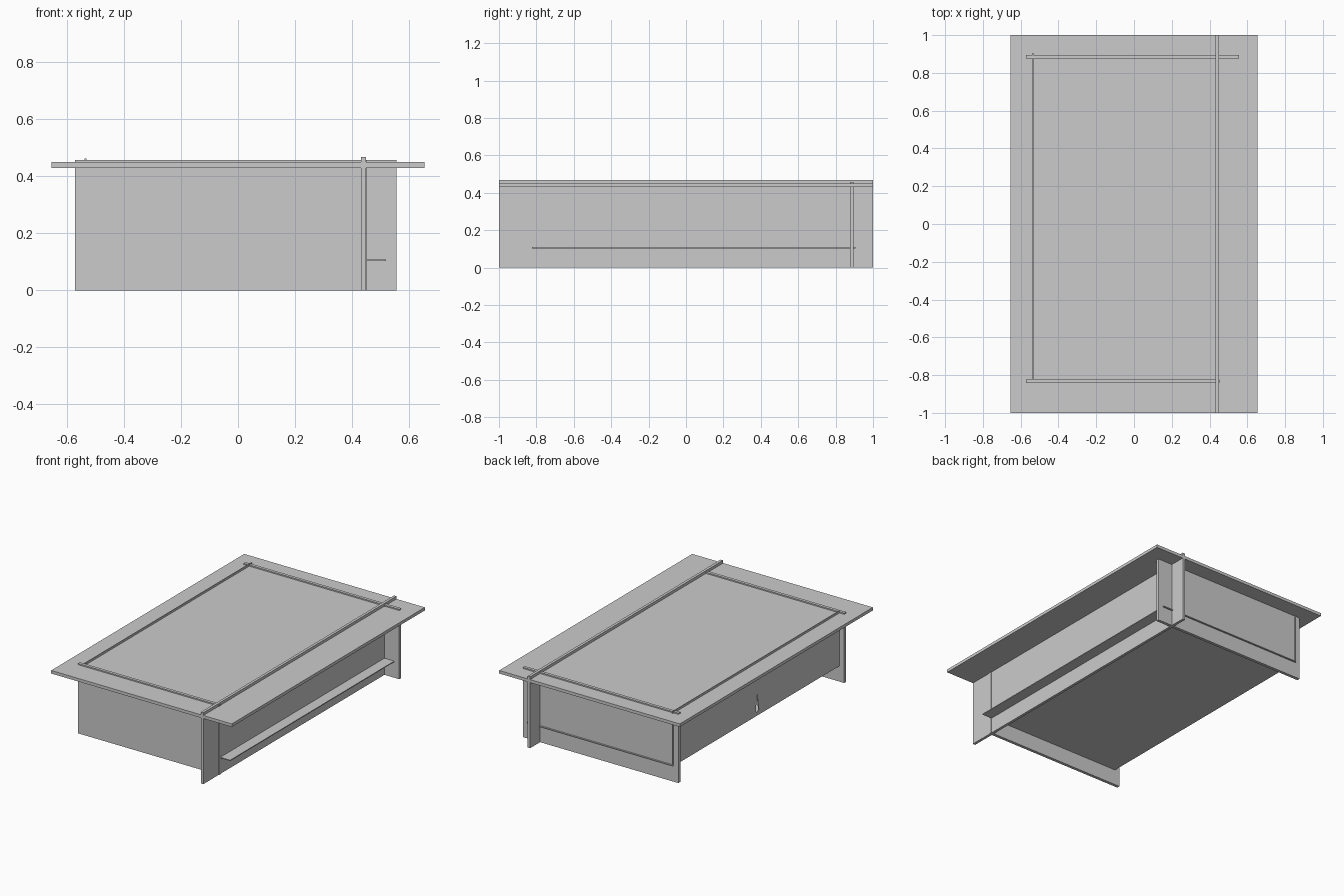
import bpy
import bmesh
import math

if "Cube" in bpy.data.objects:
    bpy.data.objects.remove(bpy.data.objects["Cube"])


def panel(name, x, y, z):
    """Flat board given by its (min, max) extent on each axis."""
    mesh = bpy.data.meshes.new(name)
    bm = bmesh.new()
    bmesh.ops.create_cube(bm, size=1)
    for v in bm.verts:
        v.co = [r[0] if c < 0 else r[1] for c, r in zip(v.co, (x, y, z))]
    bm.to_mesh(mesh)
    bm.free()
    obj = bpy.data.objects.new(name, mesh)
    bpy.context.collection.objects.link(obj)
    return obj


# Table top and the interlocking upright boards that poke through it
panel("table_top", (-0.655, 0.655), (-1, 1), (0.43, 0.45))
panel("long_side_panel", (0.431, 0.449), (-1, 1), (0, 0.468))
panel("front_panel", (-0.572, 0.452), (-0.842, -0.822), (0, 0.458))
panel("back_panel", (-0.572, 0.556), (0.876, 0.896), (0, 0.458))

# Thin storage floor, continuing through the long side as a narrow shelf
panel("storage_floor", (-0.538, 0.52), (-0.824, 0.905), (0.103, 0.109))

# Thin panel closing the left side
side = panel("left_panel", (-0.538, -0.532), (-0.824, 0.905), (0.103, 0.463))

# Teardrop finger slot cut in the left panel
profile = [(0.0, 0.243)]
for i in range(13):
    a = math.radians(15 - 210 * i / 12)
    profile.append((0.016 * math.cos(a), 0.142 + 0.016 * math.sin(a)))
bm = bmesh.new()
face = bm.faces.new([bm.verts.new((-0.56, 0.03 + y, z)) for y, z in profile])
ext = bmesh.ops.extrude_face_region(bm, geom=[face])
bmesh.ops.translate(bm, vec=(0.05, 0, 0),
                    verts=[g for g in ext["geom"] if isinstance(g, bmesh.types.BMVert)])
bmesh.ops.recalc_face_normals(bm, faces=bm.faces)
mesh = bpy.data.meshes.new("slot_cutter")
bm.to_mesh(mesh)
bm.free()
cutter = bpy.data.objects.new("slot_cutter", mesh)
bpy.context.collection.objects.link(cutter)
cutter.hide_render = True
cutter.hide_viewport = True

cut = side.modifiers.new("finger_slot", 'BOOLEAN')
cut.operation = 'DIFFERENCE'
cut.solver = 'EXACT'
cut.object = cutter
